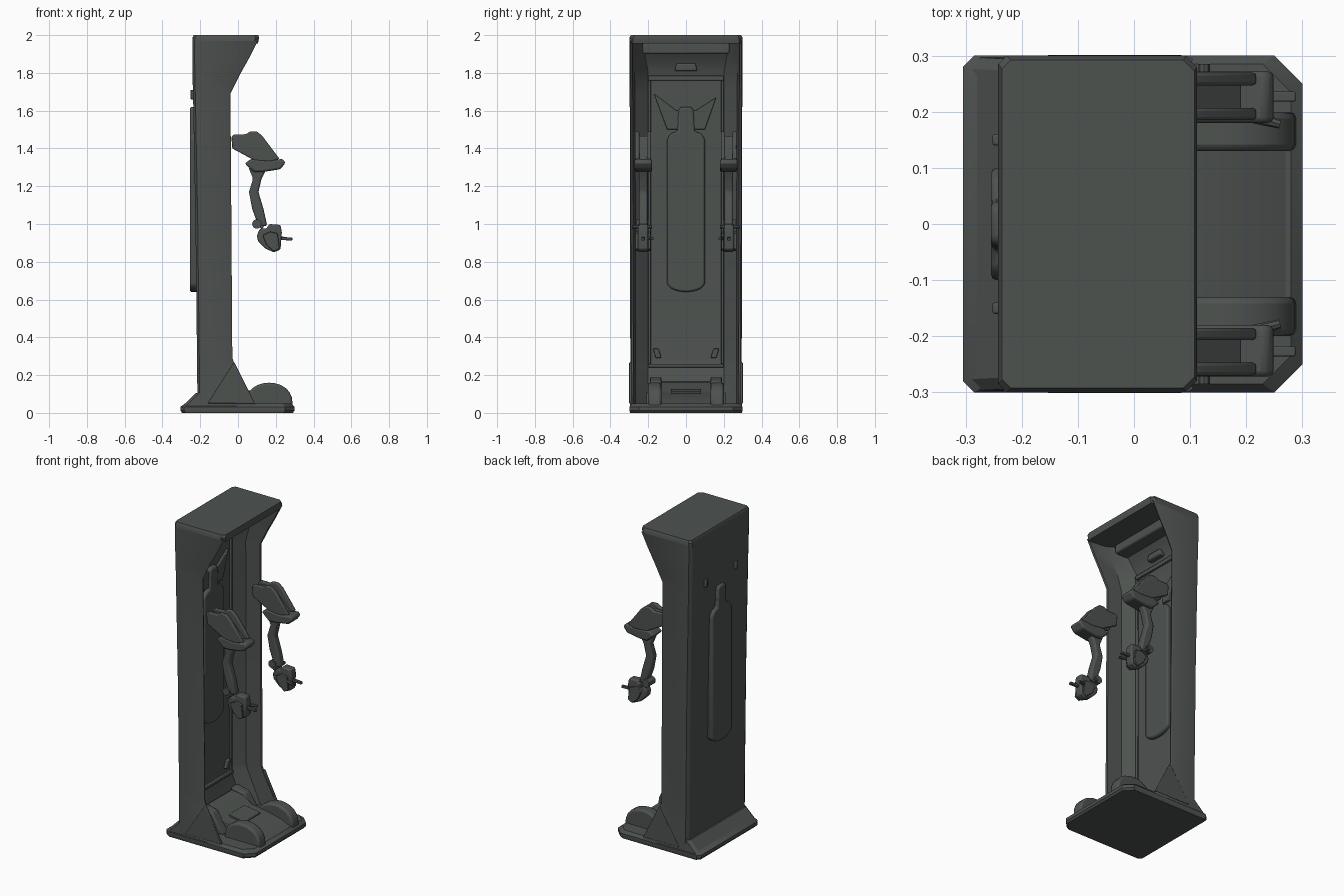
import bpy, bmesh, math
from mathutils import Vector

mat = bpy.data.materials.new("dark grey green")
mat.diffuse_color = (0.075, 0.084, 0.078, 1)


def finish(name, bm, bevel=0.0, angle=30):
    bmesh.ops.recalc_face_normals(bm, faces=bm.faces[:])
    me = bpy.data.meshes.new(name)
    bm.to_mesh(me)
    bm.free()
    me.materials.append(mat)
    me.shade_smooth()
    me.set_sharp_from_angle(angle=math.radians(angle))
    ob = bpy.data.objects.new(name, me)
    bpy.context.scene.collection.objects.link(ob)
    if bevel:
        m = ob.modifiers.new("bevel", 'BEVEL')
        m.width, m.segments, m.limit_method = bevel, 2, 'ANGLE'
    return ob


def loft(name, rings, bevel=0.0):
    """Skin a stack of equal-length rings and cap both ends."""
    bm = bmesh.new()
    rows = [[bm.verts.new(p) for p in r] for r in rings]
    n = len(rows[0])
    for a, b in zip(rows, rows[1:]):
        for i in range(n):
            j = (i + 1) % n
            bm.faces.new((a[i], a[j], b[j], b[i]))
    bm.faces.new(rows[0])
    bm.faces.new(rows[-1])
    return finish(name, bm, bevel)


def prism(name, prof, y0, y1, bevel=0.0):
    """Side outline (x, z) extruded across y."""
    return loft(name, [[(x, y, z) for x, z in prof] for y in (y0, y1)], bevel)


def plate(name, prof, x0, x1, bevel=0.0):
    """Front outline (y, z) extruded along x."""
    return loft(name, [[(x, y, z) for y, z in prof] for x in (x0, x1)], bevel)


def tube(name, a, b, r0, r1, n=12):
    a, b = Vector(a), Vector(b)
    q = (b - a).to_track_quat('Z', 'Y')
    return loft(name, [[p + q @ Vector((r * math.cos(t * math.tau / n), r * math.sin(t * math.tau / n), 0))
                        for t in range(n)] for p, r in ((a, r0), (b, r1))])


def rect(x0, x1, y, z, cb, cf):
    """Rectangle with chamfered back and front corners."""
    return [(x0 + cb, -y, z), (x1 - cf, -y, z), (x1, -y + cf, z), (x1, y - cf, z),
            (x1 - cf, y, z), (x0 + cb, y, z), (x0, y - cb, z), (x0, -y + cb, z)]


# base plate with sloped skirt behind
loft("base_plate", [rect(-.295, .29, .295, 0, .02, .05), rect(-.305, .30, .30, .012, .02, .05),
                    rect(-.305, .30, .30, .032, .02, .05), rect(-.28, .28, .285, .05, .02, .05)])
loft("base_skirt", [rect(-.30, -.1, .297, .03, .02, .01), rect(-.225, -.12, .293, .105, .02, .01)])


# open shell: U-shaped section lofted upwards
def section(z, xb, xf, xi, yo, yib):
    half = [(xb, yo - .02), (xb + .012, yo), (xf - .012, yo), (xf, yo - .006),
            (xf - .004, yo - .016), ((xi + xf) / 2 - .02, yo - .028), (xi, yib)]
    return [(x, y, z) for x, y in half] + [(x, -y, z) for x, y in reversed(half)]


loft("shell", [section(*s) for s in (
    (.03, -.215, .10, -.11, .297, .20), (.10, -.215, .065, -.13, .296, .20),
    (.25, -.217, -.015, -.185, .295, .20), (.29, -.217, -.03, -.19, .295, .20),
    (1.0, -.225, -.035, -.19, .296, .20), (1.69, -.238, -.04, -.19, .298, .20),
    (1.75, -.24, -.01, -.19, .299, .20), (1.80, -.24, .015, -.185, .30, .20),
    (1.88, -.242, .06, -.15, .30, .215), (1.97, -.242, .105, -.08, .30, .23))])
loft("roof", [rect(-.242, .105, .30, 1.955, .015, .02), rect(-.242, .112, .30, 1.985, .015, .02),
              rect(-.235, .108, .292, 2.0, .015, .02)])
plate("ceiling_beam", [(-.23, 1.90), (.23, 1.90), (.23, 1.96), (-.23, 1.96)], -.15, -.05, .01)
plate("headrest", [(-.06, 1.81), (.06, 1.81), (.05, 1.85), (-.05, 1.85)], -.19, -.145, .008)

# spine panel, inside and outside, with rounded foot and narrow neck
arc = [(-.1 * math.cos(t), .69 - .05 * math.sin(t)) for t in [i * math.pi / 10 for i in range(11)]]
spine = arc + [(.1, 1.45), (.08, 1.48), (.045, 1.49), (.04, 1.60), (.03, 1.62),
               (-.03, 1.62), (-.04, 1.60), (-.045, 1.49), (-.08, 1.48), (-.1, 1.45)]
plate("inner_spine_panel", spine, -.20, -.165, .01)
plate("outer_spine_panel", spine, -.255, -.21, .01)
plate("spine_shoulders", [(-.17, 1.69), (-.10, 1.50), (.10, 1.50), (.16, 1.67), (.05, 1.60), (-.05, 1.60)],
      -.20, -.175, .004)

# raised frame around the inner back wall
plate("back_frame_top", [(-.2, 1.76), (.2, 1.76), (.2, 1.785), (-.2, 1.785)], -.20, -.175, .004)
plate("back_frame_bottom", [(-.2, .24), (.2, .24), (.2, .26), (-.2, .26)], -.20, -.17, .004)

# central foot ramp, recessed step and heel block
prism("foot_ramp", [(-.14, .03), (-.14, .17), (-.06, .16), (.0, .115), (.12, .10), (.22, .075), (.29, .04), (.29, .03)],
      -.14, .14, .006)
prism("step_plate", [(-.01, .10), (-.01, .128), (.10, .112), (.10, .09)], -.08, .08, .003)

# foot hump outline
hump = [(.04, .03)] + [(.165 - .125 * math.cos(t), .04 + .12 * math.sin(t) ** .8)
                       for t in [i * math.pi / 12 for i in range(1, 12)]] + [(.29, .03)]

# everything mirrored left and right
for side, s in (("left", 1), ("right", -1)):
    def P(part, prof, a, b, bev=0.0):
        return prism(f"{side}_{part}", prof, s * a, s * b, bev)

    def T(part, a, b, r0, r1, n=12):
        return tube(f"{side}_{part}", (a[0], s * a[1], a[2]), (b[0], s * b[1], b[2]), r0, r1, n)

    P("foot_hump", hump, .13, .20, .012)
    P("heel_post", [(-.14, .04), (-.14, .19), (-.05, .17), (.03, .05)], .13, .19, .008)
    plate(f"{side}_back_frame_side", [(s * .185, .26), (s * .2, .26), (s * .2, 1.76), (s * .185, 1.76)],
          -.20, -.178, .004)
    plate(f"{side}_floor_bracket", [(s * .13, .29), (s * .16, .29), (s * .175, .34), (s * .145, .34)],
          -.20, -.17, .004)
    plate(f"{side}_rear_clip", [(s * .14, 1.66), (s * .16, 1.66), (s * .16, 1.71), (s * .14, 1.71)],
          -.252, -.23, .004)
    P("side_gusset", [(-.16, .05), (-.02, .27), (.09, .05)], .285, .301, .004)

    # upper arm: two rails with a sunken core
    rail = [(-.035, 1.46), (-.02, 1.475), (.04, 1.475), (.065, 1.49), (.10, 1.49), (.13, 1.465),
            (.22, 1.345), (.17, 1.33), (.09, 1.335), (-.03, 1.40)]
    P("upper_arm_inner_rail", rail, .185, .207, .006)
    P("upper_arm_outer_rail", rail, .247, .270, .006)
    P("upper_arm_core", [(-.02, 1.455), (.07, 1.465), (.19, 1.345), (.09, 1.34), (-.015, 1.41)], .205, .249)
    # flared cuff below the rails
    P("cuff", [(.035, 1.32), (.07, 1.345), (.16, 1.335), (.235, 1.345), (.252, 1.325),
               (.225, 1.29), (.13, 1.275), (.085, 1.275)], .18, .272, .01)
    # forearm
    P("forearm", [(.055, 1.30), (.15, 1.29), (.125, 1.24), (.108, 1.17), (.135, 1.08), (.155, .99),
                  (.11, .985), (.075, 1.08), (.058, 1.17), (.08, 1.24)], .203, .25, .01)
    T("wrist_joint", (.10, .195, 1.0), (.10, .262, 1.0), .025, .025)
    T("wrist_pin", (.125, .18, .985), (.125, .285, .985), .01, .01, 8)
    # hand with fingers
    P("hand", [(.10, .94), (.115, .975), (.15, .975), (.165, 1.0), (.225, .995), (.232, .955),
               (.225, .865), (.19, .85), (.145, .87), (.105, .91)], .2, .253, .008)
    P("hand_inner_guard", [(.13, .94), (.17, .96), (.21, .95), (.22, .87), (.19, .855), (.15, .89)], .187, .2, .003)
    P("hand_outer_guard", [(.13, .94), (.17, .96), (.21, .95), (.22, .87), (.19, .855), (.15, .89)], .253, .268, .003)
    P("finger", [(.22, .915), (.22, .932), (.288, .928), (.288, .913)], .218, .236, .003)
    T("thumb", (.215, .19, .925), (.26, .178, .922), .011, .008, 8)
